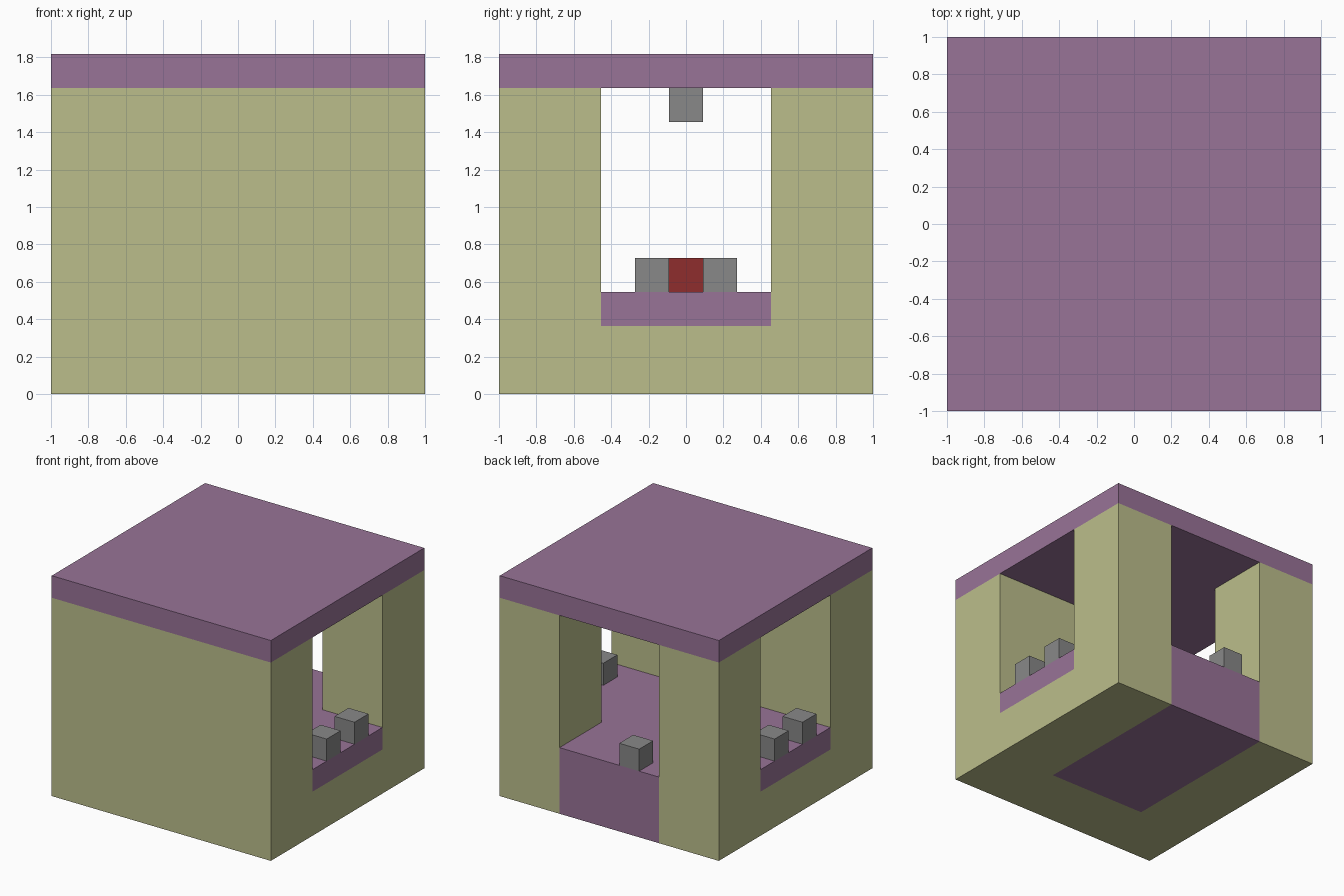
import bpy
import bmesh
from mathutils import Vector

old = bpy.data.objects.get("Cube")
if old:
    bpy.data.objects.remove(old, do_unlink=True)

N = 11          # modules along each side
U = 2 / N       # size of one module


def material(name, rgb):
    m = bpy.data.materials.new(name)
    m.use_nodes = True
    color = (*rgb, 1)
    m.diffuse_color = color
    m.node_tree.nodes["Principled BSDF"].inputs["Base Color"].default_value = color
    return m


sand = material("sand_yellow", (0.50, 0.515, 0.26))
purple = material("dusty_purple", (0.315, 0.172, 0.31))
grey = material("mid_grey", (0.246, 0.246, 0.246))
red = material("dark_red", (0.275, 0.026, 0.026))


def box(name, mat, lo, hi):
    """Box between two module corners, counted from the front right bottom."""
    lo, hi = Vector(lo), Vector(hi)
    bm = bmesh.new()
    bmesh.ops.create_cube(bm, size=1)
    size, mid = hi - lo, (lo + hi) / 2 - Vector((N / 2, N / 2, 0))
    for v in bm.verts:
        v.co = Vector(c * s + m for c, s, m in zip(v.co, size, mid)) * U
    mesh = bpy.data.meshes.new(name)
    bm.to_mesh(mesh)
    bm.free()
    mesh.materials.append(mat)
    ob = bpy.data.objects.new(name, mesh)
    bpy.context.collection.objects.link(ob)
    return ob


def pair(name, mat, lo, hi):
    """A box on the right side and its mirror image on the left."""
    box("right_" + name, mat, lo, hi)
    box("left_" + name, mat, (N - hi[0], *lo[1:]), (N - lo[0], *hi[1:]))


def block(name, mat, x, y, z):
    return box(name, mat, (x, y, z), (x + 1, y + 1, z + 1))


WALL, FAR = 3, N - 3    # wall thickness and far edge of the openings
FLOOR, EAVE = 3, 9      # floor level and underside of the roof

# Walls
box("front_wall", sand, (0, 0, 0), (N, WALL, EAVE))
pair("back_pier", sand, (0, FAR, 0), (WALL, N, EAVE))
pair("window_base", sand, (0, WALL, 0), (WALL, FAR, FLOOR - 1))

# Floor and roof
box("floor", purple, (WALL, WALL, 0), (FAR, N, FLOOR))
pair("window_sill", purple, (0, WALL, FLOOR - 1), (WALL, FAR, FLOOR))
box("roof", purple, (0, 0, EAVE), (N, N, EAVE + 1))

# Blocks on the sills and in the doorway
for side, x in (("right", 0), ("left", N - 1)):
    for end, y in (("front", 4), ("back", 6)):
        block(f"{side}_{end}_sill_block", grey, x, y, FLOOR)
block("doorway_block", grey, 4, N - 1, FLOOR)

# Centre of the room
block("centre_block", red, 5, 5, FLOOR)
block("ceiling_block", grey, 5, 5, EAVE - 1)
